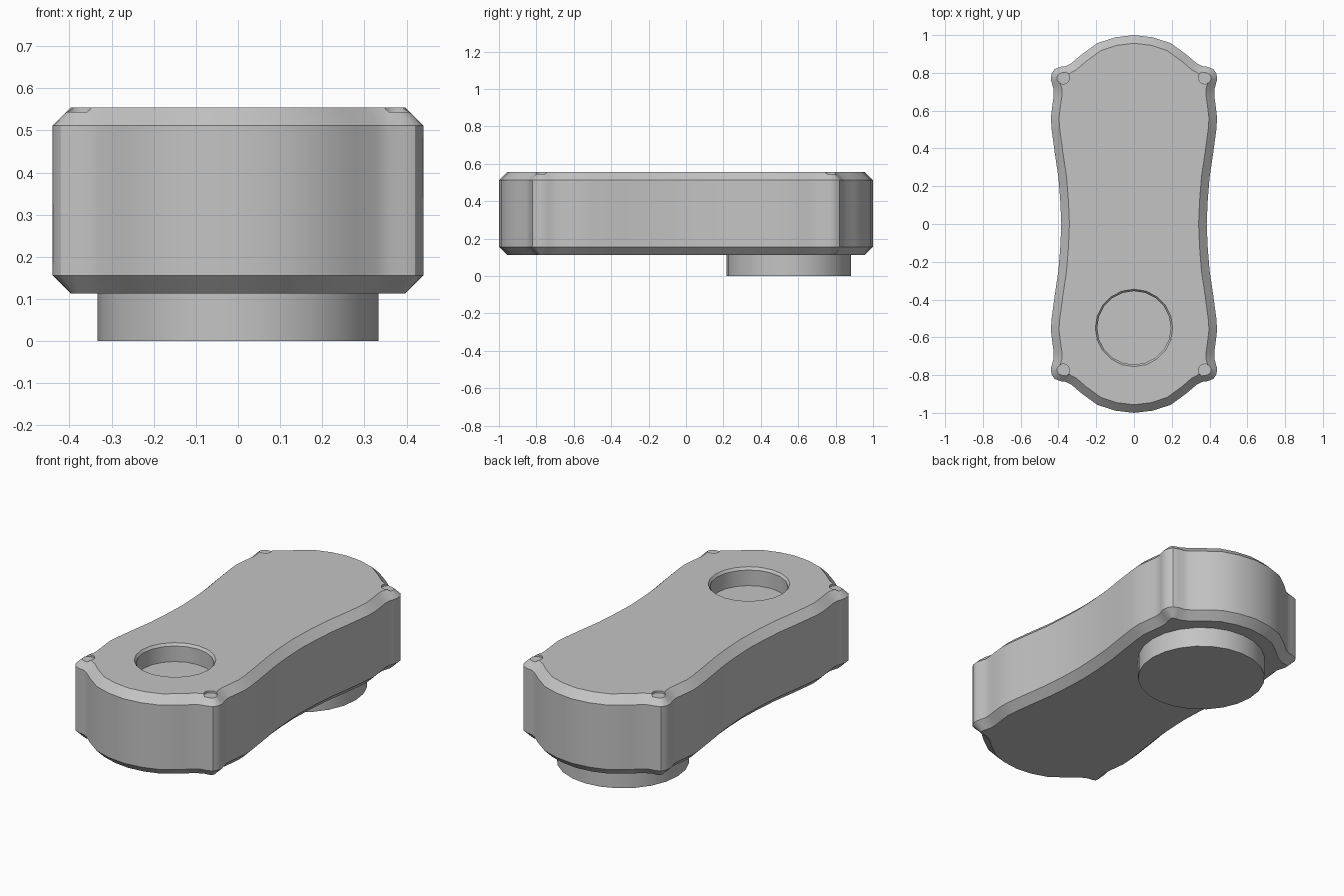
import bpy, bmesh
from math import sin, cos, pi, radians
from mathutils import Vector

cube = bpy.data.objects.get("Cube")
if cube:
    bpy.data.objects.remove(cube, do_unlink=True)

grey = bpy.data.materials.new("plain grey")
grey.use_nodes = True
grey.diffuse_color = (0.55, 0.55, 0.55, 1)
grey.node_tree.nodes["Principled BSDF"].inputs["Base Color"].default_value = grey.diffuse_color


def loft(name, rings):
    """Closed solid through (outline, height) rings of equal point count."""
    bm = bmesh.new()
    loops = [[bm.verts.new((p[0], p[1], z)) for p in pts] for pts, z in rings]
    for low, high in zip(loops, loops[1:]):
        for i in range(len(low)):
            j = (i + 1) % len(low)
            bm.faces.new((low[i], low[j], high[j], high[i]))
    bm.faces.new(loops[0][::-1])
    bm.faces.new(loops[-1])
    bmesh.ops.recalc_face_normals(bm, faces=bm.faces)
    mesh = bpy.data.meshes.new(name)
    bm.to_mesh(mesh)
    bm.free()
    mesh.materials.append(grey)
    obj = bpy.data.objects.new(name, mesh)
    bpy.context.collection.objects.link(obj)
    return obj


def circle(x, y, r, n):
    return [(x + r * cos(2 * pi * i / n), y + r * sin(2 * pi * i / n)) for i in range(n)]


def inset(pts, d):
    """Offset a counter-clockwise outline inward with mitred corners."""
    pts = [Vector(p) for p in pts]
    out = []
    for i, p in enumerate(pts):
        a = (p - pts[i - 1]).normalized()
        b = (pts[(i + 1) % len(pts)] - p).normalized()
        na, nb = Vector((-a.y, a.x)), Vector((-b.y, b.x))
        out.append(p + (na + nb) * d / (1 + na.dot(nb)))
    return out


def select_only(obj):
    bpy.ops.object.select_all(action='DESELECT')
    obj.select_set(True)
    bpy.context.view_layer.objects.active = obj


def cut(obj, cutter):
    select_only(obj)
    mod = obj.modifiers.new("cut", 'BOOLEAN')
    mod.operation = 'DIFFERENCE'
    mod.solver = 'EXACT'
    mod.object = cutter
    bpy.ops.object.modifier_apply(modifier=mod.name)
    bpy.data.objects.remove(cutter, do_unlink=True)


# Waisted outline: one quarter, mirrored to all four
quarter = [(0, 1), (.10, .988), (.195, .957), (.28, .895), (.33, .852), (.36, .836),
           (.39, .832), (.42, .82), (.437, .795), (.44, .765), (.432, .735),
           (.425, .71), (.425, .68), (.432, .63), (.44, .56), (.436, .50),
           (.42, .38), (.40, .245), (.39, .12), (.385, 0)]
right = quarter + [(x, -y) for x, y in quarter[-2::-1]]
left = [(-x, y) for x, y in right[-2:0:-1]]
outline = (right + left)[::-1]

# Main body with chamfered top and bottom rims
BOTTOM, TOP, CHAMFER = 0.113, 0.555, 0.043
small = inset(outline, CHAMFER)
body = loft("body", [(small, BOTTOM), (outline, BOTTOM + CHAMFER),
                     (outline, TOP - CHAMFER), (small, TOP)])

# Round socket with a fine bevelled rim
wide, narrow = circle(0, -.55, .205, 20), circle(0, -.55, .195, 20)
cut(body, loft("socket_cutter", [(narrow, TOP - .1), (narrow, TOP - .014),
                                 (wide, TOP), (wide, TOP + .05)]))

# Shallow round recesses at the four corners
for sx in (-1, 1):
    for sy in (-1, 1):
        spot = circle(sx * .375, sy * .775, .034, 16)
        cut(body, loft("corner_cutter", [(spot, TOP - .011), (spot, TOP + .05)]))

# Round boss under the opposite end
disc = circle(0, .55, .333, 24)
boss = loft("boss", [(disc, 0), (disc, BOTTOM + .002)])

for obj in (body, boss):
    select_only(obj)
    bpy.ops.object.shade_smooth_by_angle(angle=radians(32))
